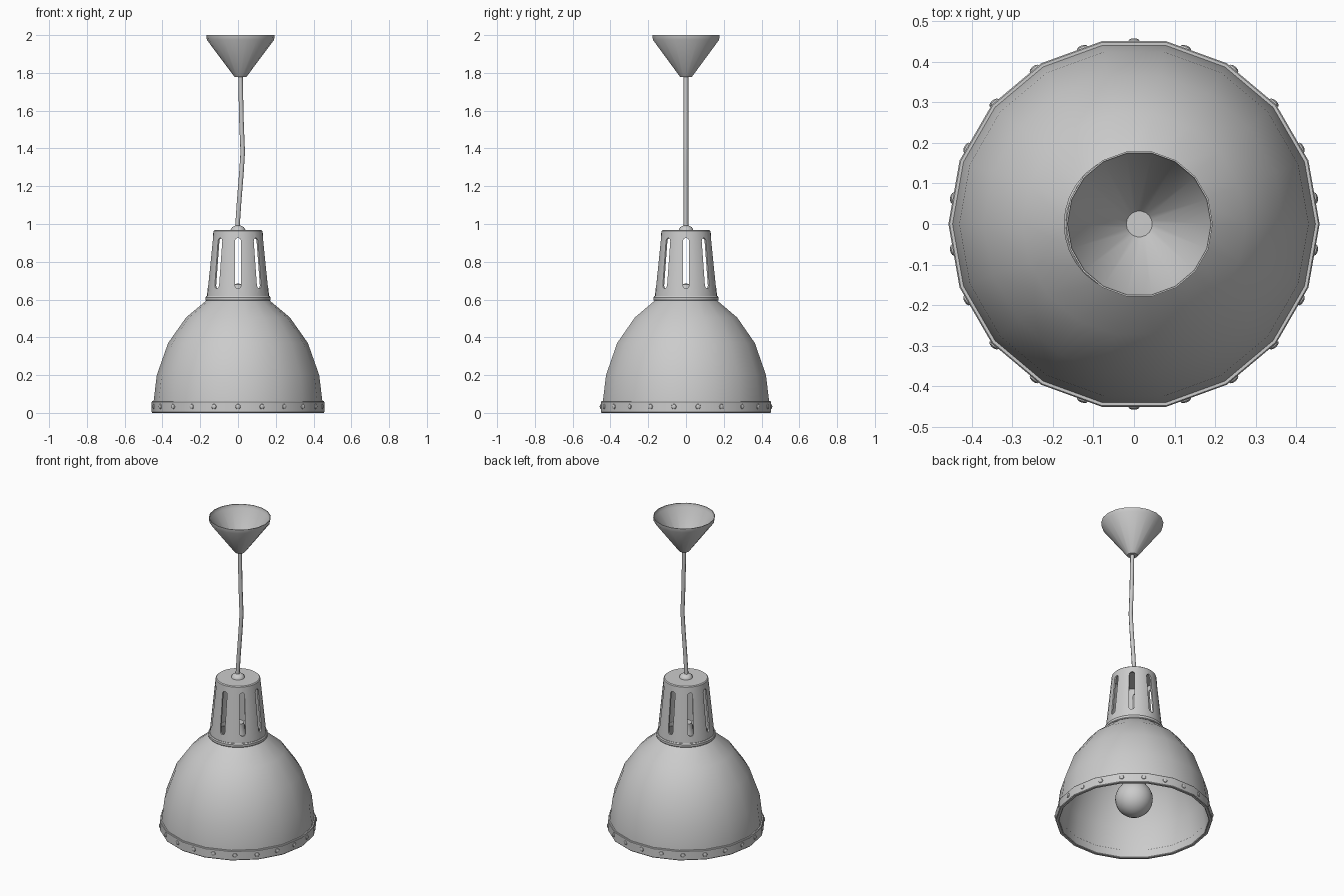
import bpy, bmesh
from math import sin, cos, pi, radians
from mathutils import Matrix, Vector

if "Cube" in bpy.data.objects:
    bpy.data.objects.remove(bpy.data.objects["Cube"])


def finish(name, bm, smooth=True):
    bmesh.ops.remove_doubles(bm, verts=bm.verts, dist=1e-5)
    bmesh.ops.recalc_face_normals(bm, faces=bm.faces)
    me = bpy.data.meshes.new(name)
    bm.to_mesh(me)
    bm.free()
    ob = bpy.data.objects.new(name, me)
    bpy.context.collection.objects.link(ob)
    if smooth:
        shade(ob)
    return ob


def shade(ob):
    bpy.ops.object.select_all(action='DESELECT')
    ob.select_set(True)
    bpy.context.view_layer.objects.active = ob
    bpy.ops.object.shade_smooth_by_angle(angle=radians(32))


def lathe(name, profile, n, closed=False, x=0.0, smooth=True):
    """Revolve (radius, z) points around the vertical axis."""
    bm = bmesh.new()
    rings = [[bm.verts.new((x + r * cos(2 * pi * i / n), r * sin(2 * pi * i / n), z))
              for i in range(n)] for r, z in profile]
    pairs = list(zip(rings, rings[1:]))
    if closed:
        pairs.append((rings[-1], rings[0]))
    for a, b in pairs:
        for i in range(n):
            j = (i + 1) % n
            bm.faces.new((a[i], a[j], b[j], b[i]))
    return finish(name, bm, smooth)


SIDES = 18
RIM = 0.457

# Bell shade with wall thickness
outer = [(0.448, 0.03), (0.447, 0.06), (0.43, 0.2), (0.37, 0.37), (0.275, 0.505), (0.165, 0.597)]
inner = [(r - 0.01, z - 0.006) for r, z in reversed(outer)]
lathe("shade", outer + inner, SIDES, closed=True)

# Rim band around the shade opening
lathe("rim_band", [(0.436, 0.004), (0.44, 0.0), (RIM - 0.003, 0.0), (RIM, 0.004),
                   (RIM, 0.058), (RIM - 0.003, 0.062), (0.444, 0.062), (0.436, 0.05)],
      SIDES, closed=True)

# Rivets on the rim band, seated on its flat sides
bm = bmesh.new()
COUNT = 22
for i in range(COUNT):
    a = 2 * pi * (i + 0.5) / COUNT
    step = 2 * pi / SIDES
    face_angle = (int(a / step) + 0.5) * step
    r = RIM * cos(step / 2) / cos(a - face_angle)
    mat = (Matrix.Translation((r * cos(a), r * sin(a), 0.033))
           @ Matrix.Rotation(face_angle, 4, 'Z') @ Matrix.Rotation(pi / 2, 4, 'Y')
           @ Matrix.Diagonal((1, 1, 0.5, 1)))
    bmesh.ops.create_uvsphere(bm, u_segments=10, v_segments=6, radius=0.014, matrix=mat)
finish("rivets", bm)

# Tapered vented neck
neck = lathe("vented_neck", [(0, 0.967), (0.125, 0.967), (0.13, 0.962), (0.165, 0.615),
                             (0.155, 0.615), (0.12, 0.955), (0, 0.955)], 32, smooth=False)

# Slot cutters, round-ended and radial
bm = bmesh.new()
W, Z0, Z1 = 0.016, 0.675, 0.91
outline = [(W * cos(k * pi / 6), Z1 + W * sin(k * pi / 6)) for k in range(7)]
outline += [(-W * cos(k * pi / 6), Z0 - W * sin(k * pi / 6)) for k in range(7)]
for s in range(8):
    rot = Matrix.Rotation(s * pi / 4, 3, 'Z')
    a, b = [[bm.verts.new(rot @ Vector((r, t, z))) for t, z in outline] for r in (0.07, 0.22)]
    bm.faces.new(a)
    bm.faces.new(b)
    for i in range(len(a)):
        j = (i + 1) % len(a)
        bm.faces.new((a[i], a[j], b[j], b[i]))
cutter = finish("slot_cutter", bm, smooth=False)
cutter.hide_render = True
mod = neck.modifiers.new("slots", 'BOOLEAN')
mod.operation = 'DIFFERENCE'
mod.object = cutter
mod.solver = 'EXACT'
bpy.context.view_layer.update()
cut = bpy.data.meshes.new_from_object(neck.evaluated_get(bpy.context.evaluated_depsgraph_get()))
neck.modifiers.clear()
neck.data = cut
bpy.data.objects.remove(cutter)
shade(neck)

# Ring between neck and shade
lathe("neck_ring", [(0.153, 0.594), (0.17, 0.594), (0.173, 0.598), (0.173, 0.612),
                    (0.168, 0.618), (0.153, 0.618)], 32, closed=True)

# Cord grip on top of the neck
lathe("cord_grip", [(0.04, 0.964), (0.038, 0.974), (0.03, 0.984), (0.016, 0.991), (0, 0.992)], 18)

# Hanging cord with a slight bend
cu = bpy.data.curves.new("cord", 'CURVE')
cu.dimensions = '3D'
cu.bevel_depth = 0.012
cu.bevel_resolution = 2
cu.use_fill_caps = True
path = [(-0.004, 0.97), (0.006, 1.12), (0.018, 1.27), (0.025, 1.38), (0.018, 1.55), (0.013, 1.79)]
sp = cu.splines.new('POLY')
sp.points.add(len(path) - 1)
for p, (x, z) in zip(sp.points, path):
    p.co = (x, 0, z, 1)
bpy.context.collection.objects.link(bpy.data.objects.new("cord", cu))

# Ceiling cup, open at the top
lathe("ceiling_cup", [(0, 1.778), (0.031, 1.778), (0.034, 1.782), (0.178, 1.975), (0.181, 2.0),
                      (0.177, 2.0), (0.174, 1.978), (0.032, 1.787), (0, 1.787)],
      SIDES, x=0.013)

# Bulb and its socket
bulb = [(0.11 * sin(radians(d)), 0.145 - 0.11 * cos(radians(d))) for d in range(0, 136, 15)]
bulb += [(0.055, 0.265), (0.045, 0.32), (0.042, 0.38)]
lathe("bulb", bulb, 24)
lathe("socket", [(0, 0.36), (0.052, 0.36), (0.055, 0.365), (0.055, 0.6), (0.04, 0.63),
                 (0.035, 0.68), (0, 0.685)], 20)
